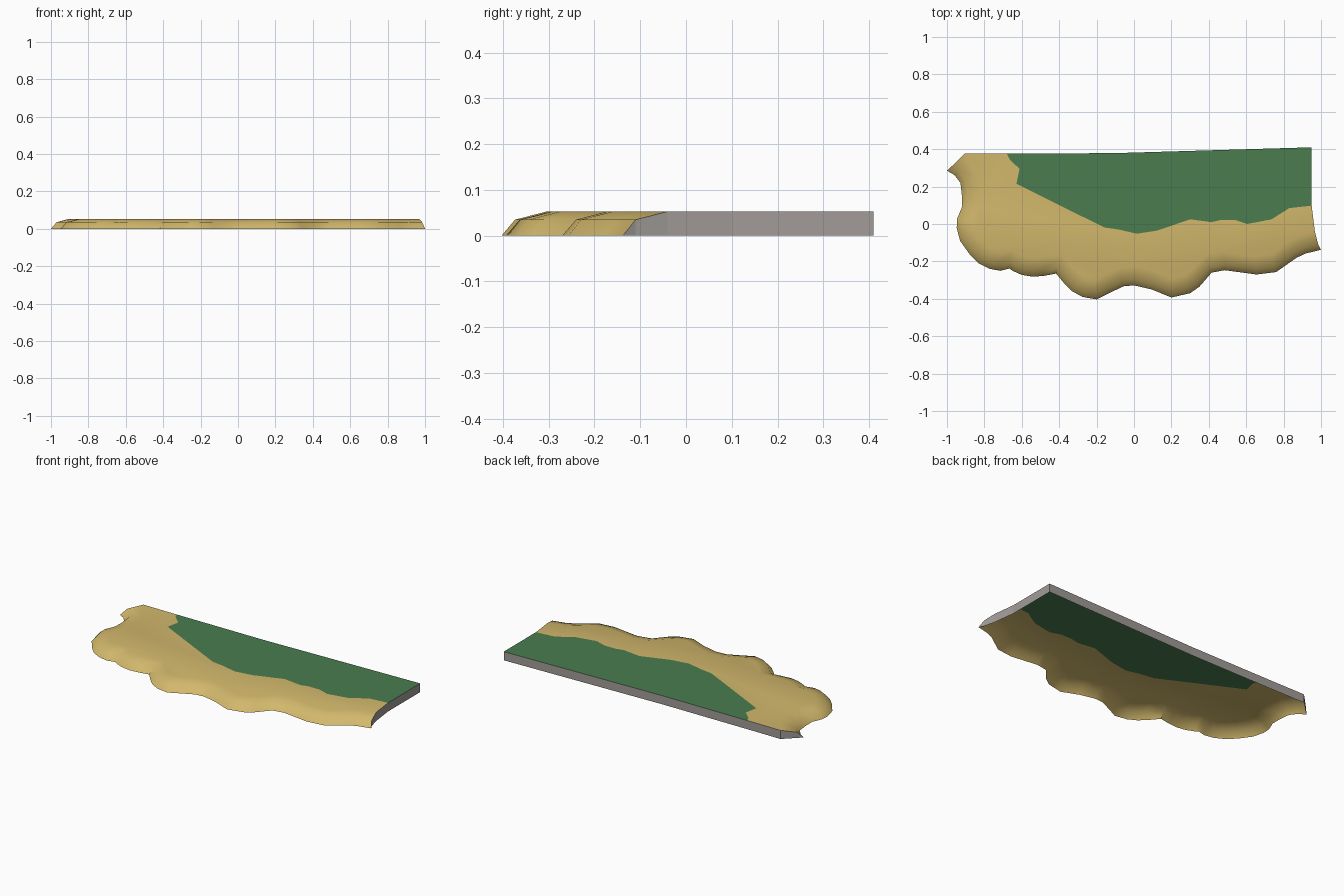
import bpy
from mathutils import Vector

if "Cube" in bpy.data.objects:
    bpy.data.objects.remove(bpy.data.objects["Cube"])

TOP, MID = 0.053, 0.035

# Shoreline at ground level, from the back left round the front to the right
SHORE = [(-1, .285), (-.96, .262), (-.928, .22), (-.92, .15), (-.92, .09),
         (-.945, .03), (-.948, -.02), (-.93, -.09), (-.88, -.16), (-.83, -.21),
         (-.77, -.24), (-.715, -.25), (-.665, -.238), (-.65, -.25), (-.6, -.272),
         (-.54, -.282), (-.48, -.277), (-.417, -.265), (-.375, -.315), (-.33, -.36),
         (-.275, -.39), (-.2, -.403), (-.13, -.368), (-.055, -.333), (0, -.328),
         (.095, -.35), (.2, -.393), (.3, -.37), (.35, -.335), (.415, -.26),
         (.485, -.247), (.655, -.27), (.76, -.257), (.87, -.18), (.92, -.157),
         (1, -.138)]
# Border between grass and sand, left to right
BORDER = [(-.68, .376), (-.665, .345), (-.612, .295), (-.628, .215), (-.16, -.018),
          (-.08, -.03), (.015, -.052), (.125, -.035), (.3, .025), (.415, .01),
          (.465, .022), (.54, .022), (.605, 0), (.735, .025), (.83, .085), (.95, .098)]
BACK = [(.95, .41), (-.1, .379)]


def material(name, colour):
    m = bpy.data.materials.new(name)
    m.diffuse_color = (*colour, 1)
    m.use_nodes = True
    m.node_tree.nodes["Principled BSDF"].inputs["Base Color"].default_value = m.diffuse_color
    return m


def build(name, verts, faces, mat, smooth=False):
    me = bpy.data.meshes.new(name)
    me.from_pydata(verts, [], faces)
    me.materials.append(mat)
    ob = bpy.data.objects.new(name, me)
    bpy.context.collection.objects.link(ob)
    if smooth:
        bpy.ops.object.select_all(action='DESELECT')
        ob.select_set(True)
        bpy.context.view_layer.objects.active = ob
        bpy.ops.object.shade_smooth_by_angle(angle=0.7)
    return ob


def inset(dist, z, span, first, last):
    """Shoreline moved inland by dist, with fixed end points on the cut walls."""
    out, n = [], len(SHORE)
    for i in range(n):
        a, b = Vector(SHORE[max(i - span, 0)]), Vector(SHORE[min(i + span, n - 1)])
        d = (b - a).normalized()
        p = Vector(SHORE[i]) + Vector((-d.y, d.x)) * dist
        out.append((p.x, p.y, z))
    out[0], out[-1] = (*first, z), (*last, z)
    return out


def at(points, z):
    return [(x, y, z) for x, y in points]


sand = material("sand", (.645, .479, .150))
grass = material("grass green", (.069, .202, .078))
stone = material("cut stone grey", (.36, .335, .32))

# Beach: two sloping bands and the flat sand, open underneath
low = at(SHORE, 0)
mid = inset(.03, MID, 1, (-.97, .313), (.985, -.11))
high = inset(.1, TOP, 2, (-.905, .376), (.967, -.04))
n = len(SHORE)
faces = []
for r in range(2):
    for i in range(n - 1):
        a = r * n + i
        faces.append((a, a + 1, a + n + 1, a + n))
flat = at(reversed(BORDER), TOP)
faces.append(tuple(range(2 * n, 3 * n + len(flat))))
build("beach", low + mid + high + flat, faces, sand, True)

# Grass field
field = at(BORDER + BACK, TOP)
build("grass_field", field, [tuple(range(len(field)))], grass)

# Vertical cut walls on the right, back and back left
rim = [low[-1], mid[-1], high[-1], (*BORDER[-1], TOP)] + at(BACK, TOP)
rim += [(*BORDER[0], TOP), high[0], mid[0], low[0]]
foot = [(x, y, 0) for x, y, z in rim]
k = len(rim)
walls = [(i + k, i + k + 1, i + 1, i) for i in range(1, k - 2)]
walls += [(k, k + 1, 1), (2 * k - 2, k - 1, k - 2)]
build("cut_walls", rim + foot, walls, stone)
